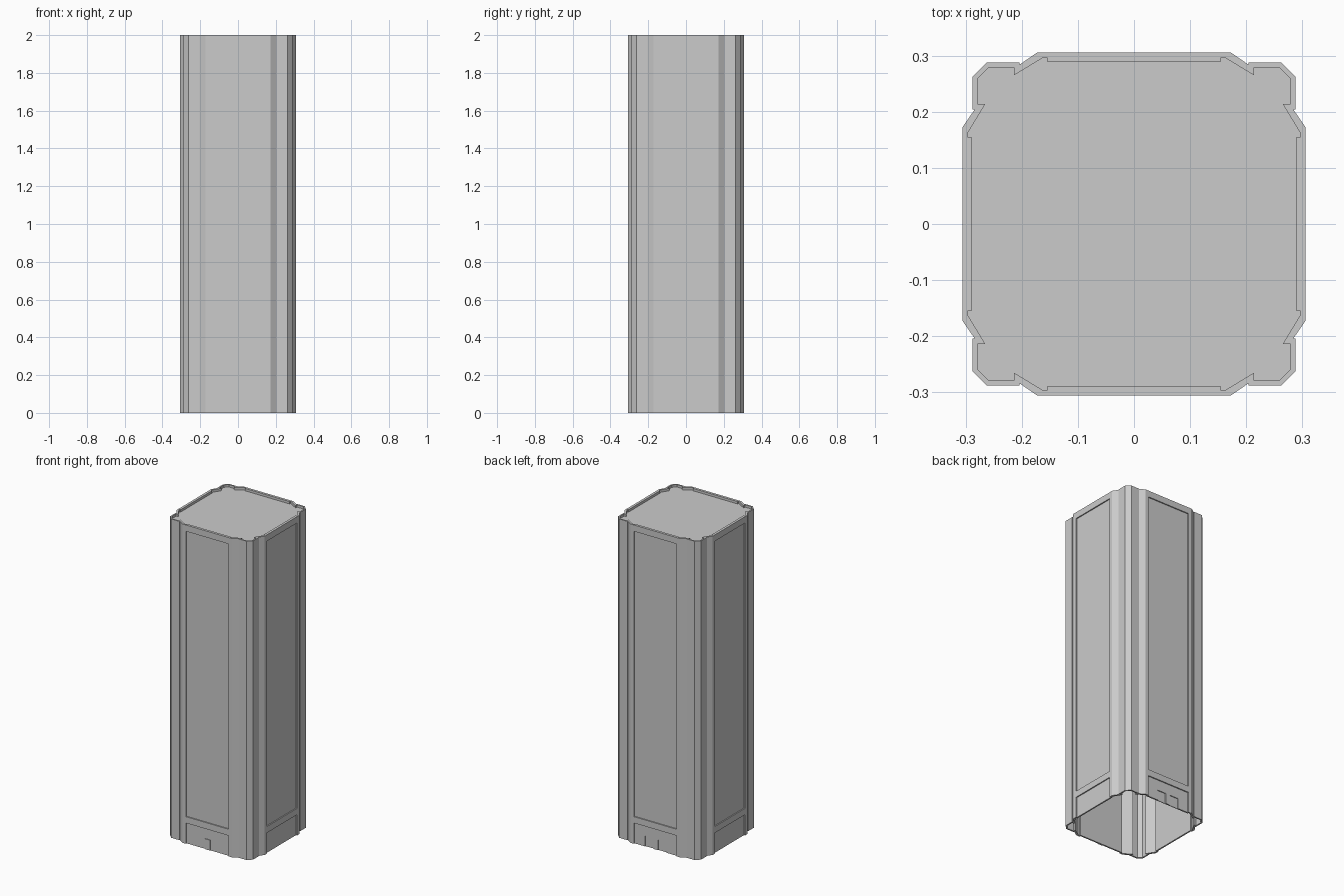
import bpy
import bmesh
from math import pi
from mathutils import Matrix

cube = bpy.data.objects.get("Cube")
if cube:
    bpy.data.objects.remove(cube, do_unlink=True)

HEIGHT = 2.0
HALF = 0.306

# single plain grey
grey = bpy.data.materials.new("plain_grey")
grey.use_nodes = True
color = (0.6, 0.6, 0.6, 1)
grey.diffuse_color = color
grey.node_tree.nodes["Principled BSDF"].inputs["Base Color"].default_value = color


def make_object(name, bm):
    bmesh.ops.recalc_face_normals(bm, faces=bm.faces)
    mesh = bpy.data.meshes.new(name)
    bm.to_mesh(mesh)
    bm.free()
    mesh.materials.append(grey)
    obj = bpy.data.objects.new(name, mesh)
    bpy.context.collection.objects.link(obj)
    return obj


def full_loop(half_side):
    """Mirror a half corner across the diagonal, then repeat it four times."""
    quarter = half_side + [(y, x) for x, y in reversed(half_side)]
    loop = []
    for _ in range(4):
        loop += quarter
        quarter = [(y, -x) for x, y in quarter]
    return loop


def ring(bm, loop, z):
    return [bm.verts.new((x, y, z)) for x, y in loop]


def bridge(bm, a, b):
    n = len(a)
    for i in range(n):
        j = (i + 1) % n
        bm.faces.new((a[i], a[j], b[j], b[i]))


outer = full_loop([(0.15, HALF), (0.155, HALF), (0.172, HALF),
                   (0.204, 0.284), (0.204, 0.288), (0.262, 0.288)])
inner = full_loop([(0.155, 0.29), (0.155, 0.297), (0.161, 0.297),
                   (0.214, 0.265), (0.214, 0.279), (0.259, 0.279)])

# hollow wall, open underneath
bm = bmesh.new()
rings = [ring(bm, outer, 0), ring(bm, outer, HEIGHT),
         ring(bm, inner, HEIGHT), ring(bm, inner, 0)]
for k in range(4):
    bridge(bm, rings[k], rings[(k + 1) % 4])
wall = make_object("tower_wall", bm)

# roof slab sunk just below the rim
bm = bmesh.new()
low, high = ring(bm, inner, HEIGHT - 0.025), ring(bm, inner, HEIGHT - 0.015)
bridge(bm, low, high)
bm.faces.new(low)
bm.faces.new(high)
make_object("roof", bm)


def box(bm, x0, x1, y0, y1, z0, z1, turn=0):
    """Box placed against the front, then turned about z."""
    size = Matrix.Diagonal((x1 - x0, y1 - y0, z1 - z0, 1))
    place = Matrix.Translation(((x0 + x1) / 2, (y0 + y1) / 2, (z0 + z1) / 2))
    spin = Matrix.Rotation(turn * pi / 2, 4, "Z")
    bmesh.ops.create_cube(bm, size=1, matrix=spin @ place @ size)


def carve(x0, x1, z0, z1, depth, turn):
    """Sink a rectangle into one side of the wall."""
    bm = bmesh.new()
    box(bm, x0, x1, -HALF - 0.05, -HALF + depth, z0, z1, turn)
    cutter = make_object("cutter", bm)
    cutter.hide_render = True
    mod = wall.modifiers.new("carve", "BOOLEAN")
    mod.operation = "DIFFERENCE"
    mod.solver = "EXACT"
    mod.object = cutter
    bpy.context.view_layer.update()
    graph = bpy.context.evaluated_depsgraph_get()
    result = bpy.data.meshes.new_from_object(wall.evaluated_get(graph))
    wall.modifiers.clear()
    wall.data = result
    bpy.data.objects.remove(cutter, do_unlink=True)


# tall panel and base panel on every side
for turn in range(4):
    carve(-0.148, 0.148, 0.17, 1.96, 0.007, turn)
    carve(-0.148, 0.148, -0.05, 0.13, 0.007, turn)

# twin doorways at the back
for x in (-0.045, 0.045):
    carve(x - 0.03, x + 0.03, -0.05, 0.065, 0.012, 2)

# slim door post at the front
bm = bmesh.new()
box(bm, -0.017, 0.017, -HALF + 0.003, -HALF + 0.009, 0, 0.065)
make_object("front_door_post", bm)
